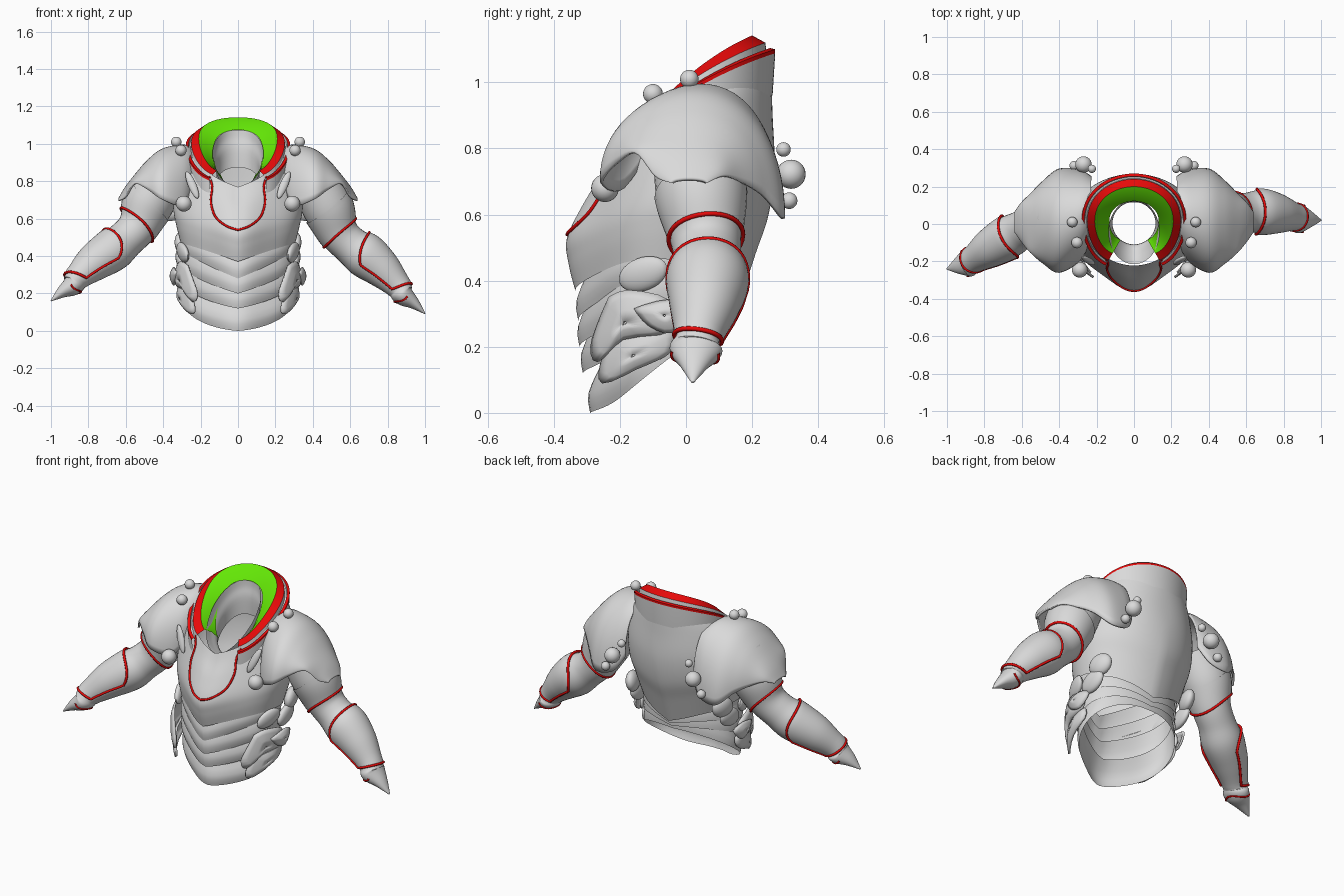
import bpy, bmesh
from math import sin, cos, pi, exp, sqrt, radians
from mathutils import Vector, Euler
from mathutils.bvhtree import BVHTree

old = bpy.data.objects.get("Cube")
if old:
    bpy.data.objects.remove(old)


def material(name, rgb):
    m = bpy.data.materials.new(name)
    m.use_nodes = True
    m.diffuse_color = (*rgb, 1)
    m.node_tree.nodes["Principled BSDF"].inputs["Base Color"].default_value = (*rgb, 1)
    return m


GREY = material("armour grey", (0.7, 0.7, 0.7))
RED = material("trim red", (0.85, 0.003, 0.003))
GREEN = material("lining green", (0.13, 0.82, 0.002))
MATS = [GREY, RED, GREEN]


def finish(name, bm, mats, thickness=0):
    bmesh.ops.recalc_face_normals(bm, faces=bm.faces)
    mesh = bpy.data.meshes.new(name)
    bm.to_mesh(mesh)
    bm.free()
    ob = bpy.data.objects.new(name, mesh)
    bpy.context.collection.objects.link(ob)
    for m in mats:
        mesh.materials.append(m)
    bpy.ops.object.select_all(action='DESELECT')
    ob.select_set(True)
    bpy.context.view_layer.objects.active = ob
    bpy.ops.object.shade_smooth_by_angle(angle=radians(40))
    if thickness:
        mod = ob.modifiers.new("thickness", 'SOLIDIFY')
        mod.thickness = thickness
        mod.offset = 0
    return ob


def sheet(name, rows, closed=False, row_mats=None, thickness=0, mats=MATS[:1]):
    """Skin a list of point rows; row_mats gives the colour of each strip."""
    bm = bmesh.new()
    vs = [[bm.verts.new(p) for p in row] for row in rows]
    n = len(rows[0])
    for i in range(len(rows) - 1):
        for j in range(n if closed else n - 1):
            k = (j + 1) % n
            f = bm.faces.new((vs[i][j], vs[i][k], vs[i + 1][k], vs[i + 1][j]))
            f.material_index = row_mats[i] if row_mats else 0
    return finish(name, bm, mats, thickness)


def smooth(keys, t):
    """Flowing interpolation through a list of equal-length tuples."""
    i = min(int(t), len(keys) - 2)
    f = t - i
    a, b, c, d = (keys[max(0, min(len(keys) - 1, i + k))] for k in (-1, 0, 1, 2))
    return [q + f * (r - p) / 2 + f * f * (p - 2.5 * q + 2 * r - s / 2)
            + f ** 3 * (1.5 * (q - r) + (s - p) / 2) for p, q, r, s in zip(a, b, c, d)]


def steps(a, b, n):
    return [a + (b - a) * i / n for i in range(n + 1)]


def trim(name, points, radius=0.007, closed=False):
    cu = bpy.data.curves.new(name, 'CURVE')
    cu.dimensions = '3D'
    cu.bevel_depth = radius
    cu.bevel_resolution = 2
    sp = cu.splines.new('POLY')
    sp.points.add(len(points) - 1)
    for p, co in zip(sp.points, points):
        p.co = (*co, 1)
    sp.use_cyclic_u = closed
    cu.materials.append(RED)
    ob = bpy.data.objects.new(name, cu)
    bpy.context.collection.objects.link(ob)


def blob(name, centre, size, rot=(0, 0, 0)):
    bm = bmesh.new()
    bmesh.ops.create_uvsphere(bm, u_segments=24, v_segments=14, radius=1)
    turn = Euler(rot).to_matrix()
    for v in bm.verts:
        v.co = turn @ Vector(a * b for a, b in zip(v.co, size)) + Vector(centre)
    finish(name, bm, [GREY])


def plate(name, s, outline, lift):
    """Shield plate drawn in side outline, wrapped on the waist and bulged in the middle."""
    def wrap(y, z, out):
        return Vector((s * (.31 * sqrt(1 - ((y + .06) / .3) ** 2) + lift + out), y, z))
    n = len(outline)
    edge = [smooth(outline + outline[:1], t) for t in steps(0, n, n * 3)[:-1]]
    mid = [sum(c) / len(edge) for c in zip(*edge)]
    rows = [[wrap(*(m + (e - m) * f for e, m in zip(p, mid)), .02 * (1 - f * f)) for p in edge]
            for f in (.05, .4, .75, 1)]
    sheet(name, rows, True, thickness=.012)


def hoop(key, n=72):
    """Tilted torso ring: front z, back z, side lift, half width, front y, back y, ridge."""
    zf, zb, lift, rx, yf, yb, ridge = key
    mid, half, pts = (yf + ridge + yb) / 2, (yb - yf - ridge) / 2, []
    for j in range(n):
        a = 2 * pi * j / n - pi
        w = (1 - cos(a)) / 2
        pts.append(Vector((rx * sin(a), mid - half * cos(a) - ridge * exp(-(a / 0.4) ** 2),
                           zf + (zb - zf) * w + lift * abs(sin(a)))))
    return pts


# Chest and back shell
chest_keys = [(.37, .34, .11, .305, -.335, .165, .05), (.45, .48, .10, .33, -.355, .21, .06),
              (.53, .60, .09, .345, -.36, .25, .07), (.64, .74, .09, .335, -.305, .268, .05),
              (.72, .90, .10, .30, -.25, .262, .02), (.77, 1.02, .08, .255, -.222, .258, .0)]
chest = sheet("chest_shell", [hoop(smooth(chest_keys, t)) for t in steps(0, 5, 30)], True)

# Overlapping belly bands, each flaring toward its lower edge
for i, (zf, yf) in enumerate([(0, -.29), (.12, -.312), (.2, -.322), (.28, -.326)]):
    zb, lift, yb = .28 + .02 * i, .02 + .033 * i, .125 + .012 * i
    band = [(zf, zb, lift, .295, yf, yb, .05), (zf + .06, zb + .04, lift, .298, yf - .005, yb, .04),
            (zf + .15, zb + .1, lift + .02, .275, yf + .035, yb - .01, .03)]
    sheet(f"belly_band_{i + 1}", [hoop(smooth(band, t)) for t in steps(0, 2, 6)], True)

# Bib trim laid on the chest
bm = bmesh.new()
bm.from_mesh(chest.data)
tree = BVHTree.FromBMesh(bm)
bm.free()
half = [(.152, .825), (.138, .77), (.145, .69), (.12, .61), (.06, .56), (0, .54)]
right = [smooth(half, t) for t in steps(0, 5, 30)]
bib = []
for x, z in right + [(-x, z) for x, z in right[-2::-1]]:
    hit = tree.ray_cast(Vector((x, -1, z)), Vector((0, 1, 0)))[0]
    y = hit.y if hit and hit.y < 0 else -.215
    bib.append((x, y - .002, z))
trim("bib_trim", bib, 0.006)


# High collar, open at the front, with two red rims and a green lining
def collar_point(a, inset, dz):
    w, s = (1 - cos(a)) / 2, sin(a)
    side = (abs(s) ** (.6 + .4 * w)) * (1 if s > 0 else -1)
    return ((.28 - inset) * side, .015 - (.255 - inset) * cos(a),
            .80 + .30 * w + .035 * s * s + dz)


profile = [(.008, -.14), (0, -.012), (0, 0), (.015, .004), (.018, -.012), (.026, -.012),
           (.03, .02), (.07, .042), (.11, .018), (.148, -.025)]
arc = steps(.38, 2 * pi - .38, 80)
sheet("collar", [[collar_point(a, d, dz) for a in arc] for d, dz in profile],
      row_mats=[0, 1, 1, 0, 0, 0, 1, 2, 2], mats=MATS)

# Neck funnel with an open hole
neck = [(.76, 1.07, .03, .137, -.215, .13, 0), (.745, 1.03, .02, .13, -.17, .128, 0),
        (.71, .97, .02, .115, -.112, .118, 0), (.62, .87, .02, .12, -.115, .12, 0)]
sheet("neck_funnel", [hoop(smooth(neck, t)) for t in steps(0, 3, 12)], True)

# Shoulder pads: x, front y, back y, top z, front edge z, back edge z
pad = [(.23, -.07, .25, .965, .86, .70), (.29, -.19, .285, .99, .68, .61),
       (.40, -.255, .29, .97, .70, .59), (.48, -.21, .23, .91, .755, .66),
       (.55, -.15, .16, .83, .785, .70), (.60, -.09, .11, .765, .715, .715),
       (.635, -.04, .06, .705, .695, .695)]
# Arms: centre and radius from shoulder to fingertip
left_arm = [(.40, .03, .82, .13), (.48, .045, .66, .135), (.535, .06, .53, .108), (.60, .065, .46, .102),
            (.68, .065, .40, .117), (.77, .055, .325, .098), (.86, .037, .23, .066),
            (.885, .03, .19, .080), (.94, .025, .148, .046), (1.0, .02, .092, .004)]
right_arm = [(-.40, .03, .82, .13), (-.48, .02, .68, .135), (-.535, 0, .56, .108), (-.60, -.03, .49, .102),
             (-.67, -.07, .43, .112), (-.77, -.13, .36, .096), (-.86, -.19, .28, .066),
             (-.885, -.205, .243, .078), (-.94, -.223, .208, .046), (-1.0, -.24, .16, .004)]


def arm_point(keys, t, a, extra=0.0):
    """Point on the arm skin; a quarter turn faces up and outward, the hand is flattened."""
    x, y, z, r = smooth(keys, t)
    c = Vector((x, y, z))
    lo, hi = max(t - .3, 0), min(t + .3, len(keys) - 1)
    d = (Vector(smooth(keys, hi)[:3]) - Vector(smooth(keys, lo)[:3])).normalized()
    e1 = Vector((0, 1, 0))
    e1 = (e1 - d * e1.dot(d)).normalized()
    e2 = d.cross(e1)
    if e2.z < 0:
        e2 = -e2
    flat = 1 - .3 * min(max(t - 6, 0), 1)
    return c + (max(r, .004) + extra) * (cos(a) * e1 + flat * sin(a) * e2)


# Gauntlet covers the outer forearm, rounded at the elbow and slanted at the wrist
LOW, HIGH = -.45, pi + .45


def gauntlet_row(u, shift, n=28):
    row = []
    for a in steps(LOW, HIGH, n):
        k = abs((a - pi / 2) / (HIGH - pi / 2))
        elbow, wrist = 3.45 + shift + .7 * k ** 4, 6.25 - .35 * k * k
        row.append((elbow + (wrist - elbow) * u, a))
    return row


# Waist plates as side outlines (y, z) with their lift off the belly
plates = [([(-.23, .35), (-.17, .37), (-.05, .34), (-.04, .25), (-.19, .225), (-.265, .155),
            (-.285, .2), (-.26, .28)], .012),
          ([(-.22, .215), (-.05, .26), (-.04, .19), (-.15, .135), (-.25, .09), (-.255, .15)], .0),
          ([(-.155, .315), (-.05, .34), (.02, .31), (-.04, .245), (-.11, .265)], .03)]

for side, s, keys, cuff, tilt, shift in (("left", 1, left_arm, 2, .2, 0),
                                         ("right", -1, right_arm, 1.87, .3, .2)):
    rows = []
    for t in steps(0, 6, 36):
        x, yf, yb, zt, zf, zb = smooth(pad, t)
        row = []
        for p in steps(0, pi, 32):
            edge = zf + (zb - zf) * (1 - cos(p)) / 2
            row.append((s * x, (yf + yb) / 2 - (yb - yf) / 2 * cos(p),
                        edge + (zt - edge) * sin(p) ** 0.95))
        rows.append(row)
    sheet(side + "_shoulder_pad", rows, thickness=.012)

    # Studs on the pad: front, top and back
    studs = [(.29, -.245, .68, .042), (.305, -.1, .965, .03), (.33, .01, 1.01, .028),
             (.27, .318, .722, .044), (.225, .295, .797, .022), (.32, .312, .642, .025)]
    for n, (x, y, z, r) in enumerate(studs):
        blob(f"{side}_stud_{n + 1}", (s * x, y, z), (r, r, r))

    # Pointed leaf plate beside the collar
    blob(side + "_chest_leaf", (s * .245, -.195, .78), (.022, .015, .08), (-.25, s * .4, 0))

    # Waist plates, then scales climbing toward the back
    for n, (outline, lift) in enumerate(plates):
        plate(f"{side}_waist_plate_{n + 1}", s, outline, lift)
    scales = [(.305, .02, .39, .028, .08, .055, .1), (.30, .08, .47, .035, .07, .06, .3),
              (.295, -.13, .42, .024, .08, .05, -.3)]
    for n, (x, y, z, *size, yaw) in enumerate(scales):
        blob(f"{side}_waist_scale_{n + 1}", (s * x, y, z), size, (.35, s * .12, s * yaw))

    # Arm, hand and their trims
    turn = [2 * pi * j / 32 for j in range(32)]
    sheet(side + "_arm", [[arm_point(keys, t, a) for a in turn] for t in steps(0, 9, 54)], True)
    sheet(side + "_upper_cuff", [[arm_point(keys, t - tilt * sin(a), a, .006) for a in turn]
                                 for t in steps(1, cuff, 8)], True)
    trim(side + "_cuff_trim", [arm_point(keys, cuff - tilt * sin(a), a, .005) for a in turn], closed=True)
    patch = [gauntlet_row(u, shift) for u in steps(0, 1, 18)]
    sheet(side + "_gauntlet", [[arm_point(keys, t, a, .008) for t, a in row] for row in patch])
    loop = (patch[0] + [row[-1] for row in patch[1:-1]] + patch[-1][::-1]
            + [row[0] for row in patch[-2:0:-1]])
    trim(side + "_gauntlet_trim", [arm_point(keys, t, a, .007) for t, a in loop], closed=True)
    trim(side + "_hand_trim", [arm_point(keys, 7.4 - .5 * sin(a) ** 2, a, .001)
                               for a in steps(pi - .2, 2 * pi + .2, 20)], .005)
